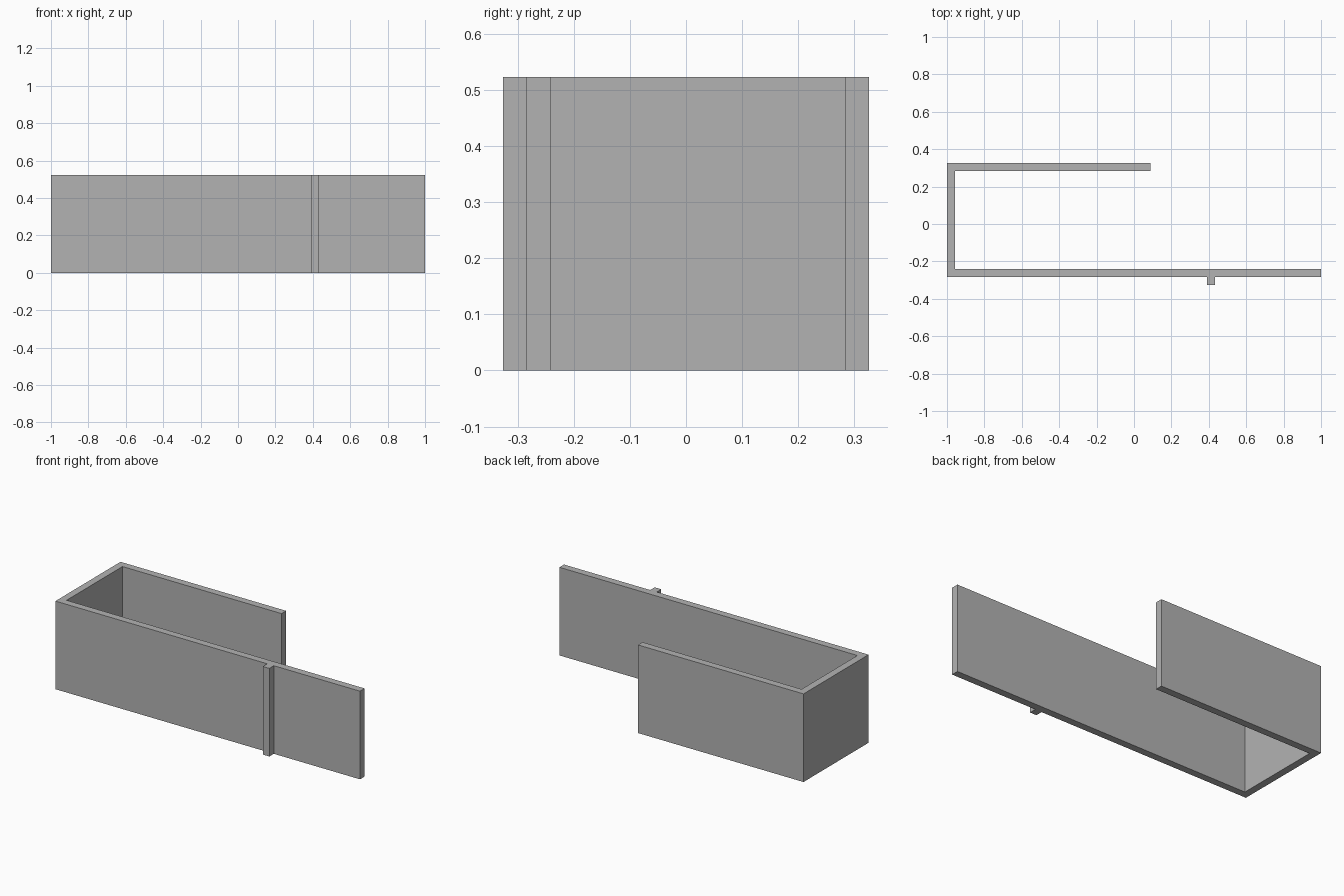
import bpy
import bmesh

cube = bpy.data.objects.get("Cube")
if cube:
    bpy.data.objects.remove(cube, do_unlink=True)

HEIGHT = 0.523
WALL = 0.043
LEFT, RIGHT = -1.0, 1.0
BACK = 0.326
FRONT = -0.284        # outer face of the long wall
SHORT_END = 0.087     # free end of the short wall
RIB_X, RIB_W, RIB_Y = 0.391, 0.043, -0.326

# Single matte grey
grey = bpy.data.materials.new("plain grey")
grey.use_nodes = True
colour = (0.45, 0.45, 0.45, 1.0)
grey.diffuse_color = colour
grey.node_tree.nodes["Principled BSDF"].inputs["Base Color"].default_value = colour

# Plan outline, counter-clockwise: long wall with rib, end wall, short wall
outline = [
    (LEFT, FRONT),
    (RIB_X, FRONT), (RIB_X, RIB_Y),
    (RIB_X + RIB_W, RIB_Y), (RIB_X + RIB_W, FRONT),
    (RIGHT, FRONT), (RIGHT, FRONT + WALL),
    (LEFT + WALL, FRONT + WALL), (LEFT + WALL, BACK - WALL),
    (SHORT_END, BACK - WALL), (SHORT_END, BACK),
    (LEFT, BACK),
]

# Extrude the outline upwards into one solid channel
bm = bmesh.new()
base = bm.faces.new([bm.verts.new((x, y, 0)) for x, y in outline])
result = bmesh.ops.extrude_face_region(bm, geom=[base], use_keep_orig=True)
top = [v for v in result["geom"] if isinstance(v, bmesh.types.BMVert)]
bmesh.ops.translate(bm, verts=top, vec=(0, 0, HEIGHT))
bmesh.ops.recalc_face_normals(bm, faces=bm.faces)

mesh = bpy.data.meshes.new("ribbed_channel_wall")
bm.to_mesh(mesh)
bm.free()
mesh.materials.append(grey)
channel = bpy.data.objects.new("ribbed_channel_wall", mesh)
bpy.context.collection.objects.link(channel)
